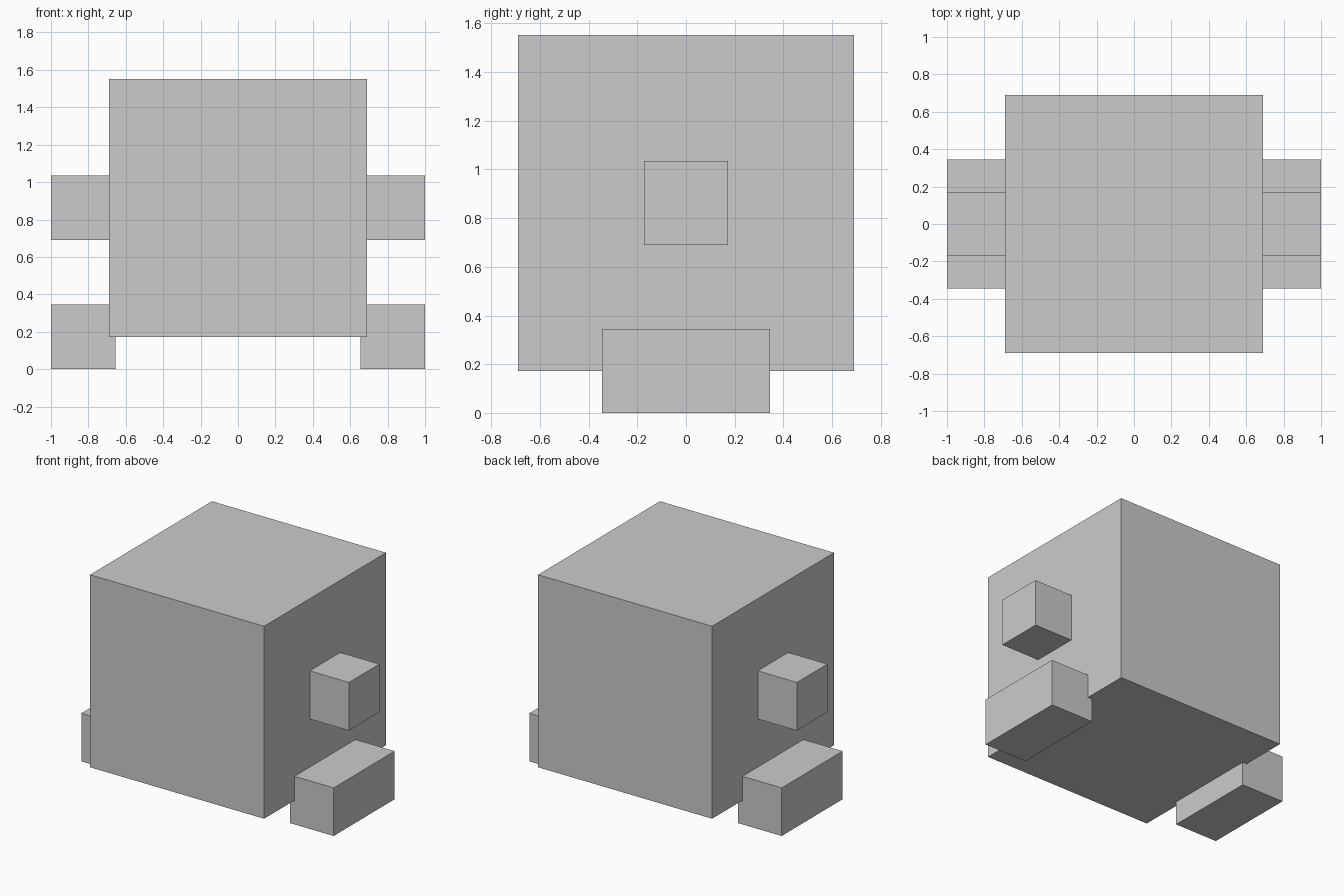
import bpy

if "Cube" in bpy.data.objects:
    bpy.data.objects.remove(bpy.data.objects["Cube"])

U = 1 / 5.8  # modelling unit: the body is 8 units wide


def box(name, lo, hi):
    """Axis-aligned box between two corners given in modelling units."""
    centre = [(a + b) / 2 * U for a, b in zip(lo, hi)]
    bpy.ops.mesh.primitive_cube_add(size=1, location=centre)
    obj = bpy.context.object
    obj.name = name
    obj.scale = [(b - a) * U for a, b in zip(lo, hi)]
    bpy.ops.object.transform_apply(location=False, rotation=False, scale=True)
    return obj


# Main cube
box("body", (-4, -4, 1), (4, 4, 9))

# Arms and feet, slightly sunk into the body on each side
for side, label in ((-1, "left"), (1, "right")):
    x0, x1 = sorted((side * 3.8, side * 5.8))
    box(label + "_arm", (x0, -1, 4), (x1, 1, 6))
    box(label + "_foot", (x0, -2, 0), (x1, 2, 2))
